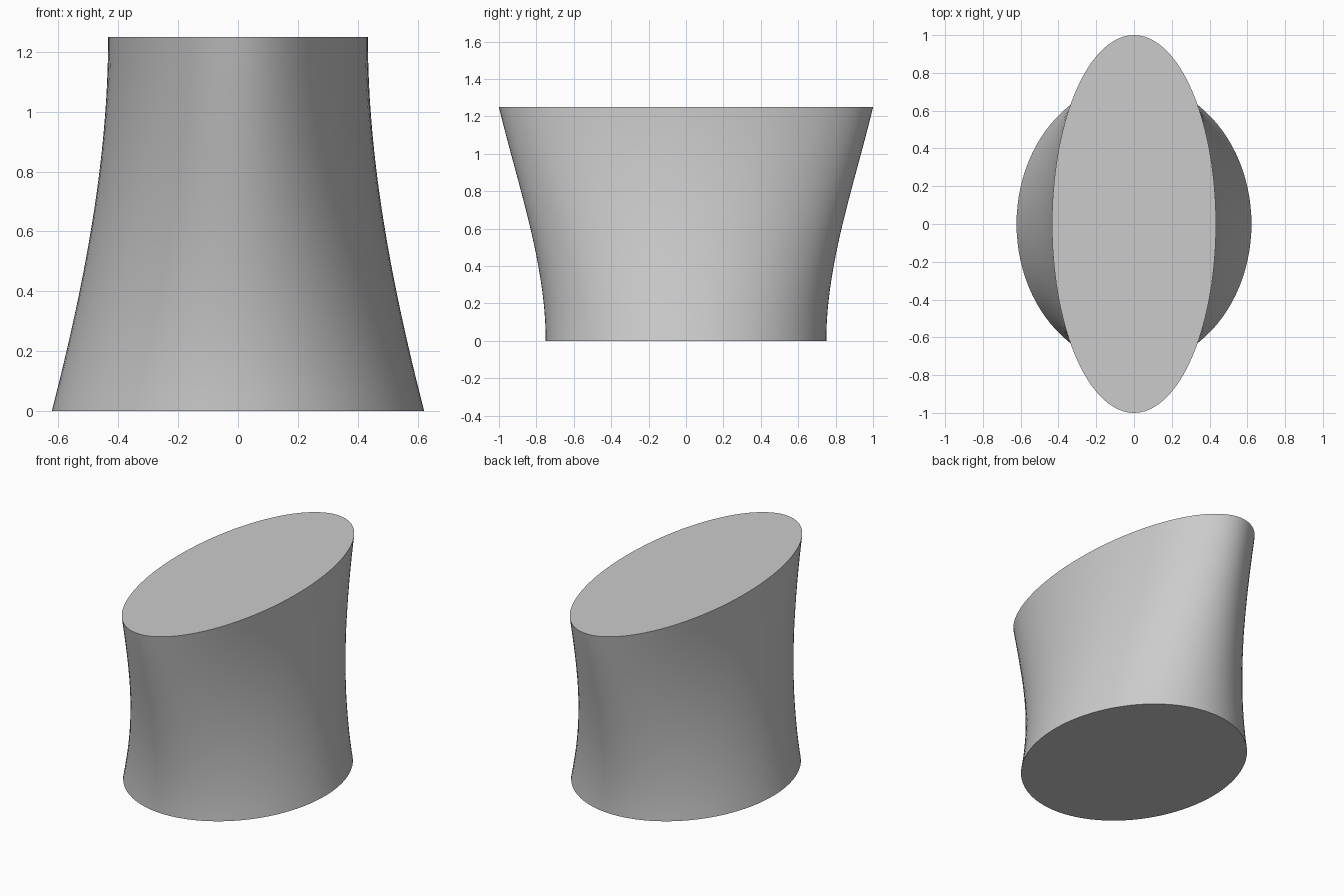
import bpy, bmesh, math

cube = bpy.data.objects.get("Cube")
if cube:
    bpy.data.objects.remove(cube, do_unlink=True)

HEIGHT, SIDES, RINGS = 1.25, 96, 24


def ease(t, end_slope):
    """Curve from 0 to 1 that starts flat and ends with the given slope."""
    return 3 * t**2 - 2 * t**3 + end_slope * (t**3 - t**2)


# Single grey material
grey = bpy.data.materials.new("plain grey")
grey.use_nodes = True
colour = (0.6, 0.6, 0.6, 1)
grey.diffuse_color = colour
grey.node_tree.nodes["Principled BSDF"].inputs["Base Color"].default_value = colour

# Elliptical rings: wide in x at the base, long in y at the top
bm = bmesh.new()
rings = []
for i in range(RINGS + 1):
    t = i / RINGS
    rx = 0.434 + 0.188 * ease(1 - t, 1.7)
    ry = 0.75 + 0.25 * ease(t, 1.2)
    angles = [2 * math.pi * k / SIDES for k in range(SIDES)]
    rings.append([bm.verts.new((rx * math.cos(a), ry * math.sin(a), HEIGHT * t))
                  for a in angles])

# Curved wall between the rings
for low, high in zip(rings, rings[1:]):
    for k in range(SIDES):
        n = (k + 1) % SIDES
        bm.faces.new((low[k], low[n], high[n], high[k]))

# Flat end caps
bm.faces.new(rings[0][::-1])
bm.faces.new(rings[-1])

mesh = bpy.data.meshes.new("lofted_body")
bm.to_mesh(mesh)
bm.free()
mesh.materials.append(grey)
body = bpy.data.objects.new("lofted_body", mesh)
bpy.context.collection.objects.link(body)

# Smooth wall, sharp rims
bpy.context.view_layer.objects.active = body
body.select_set(True)
bpy.ops.object.shade_smooth_by_angle(angle=math.radians(40))
